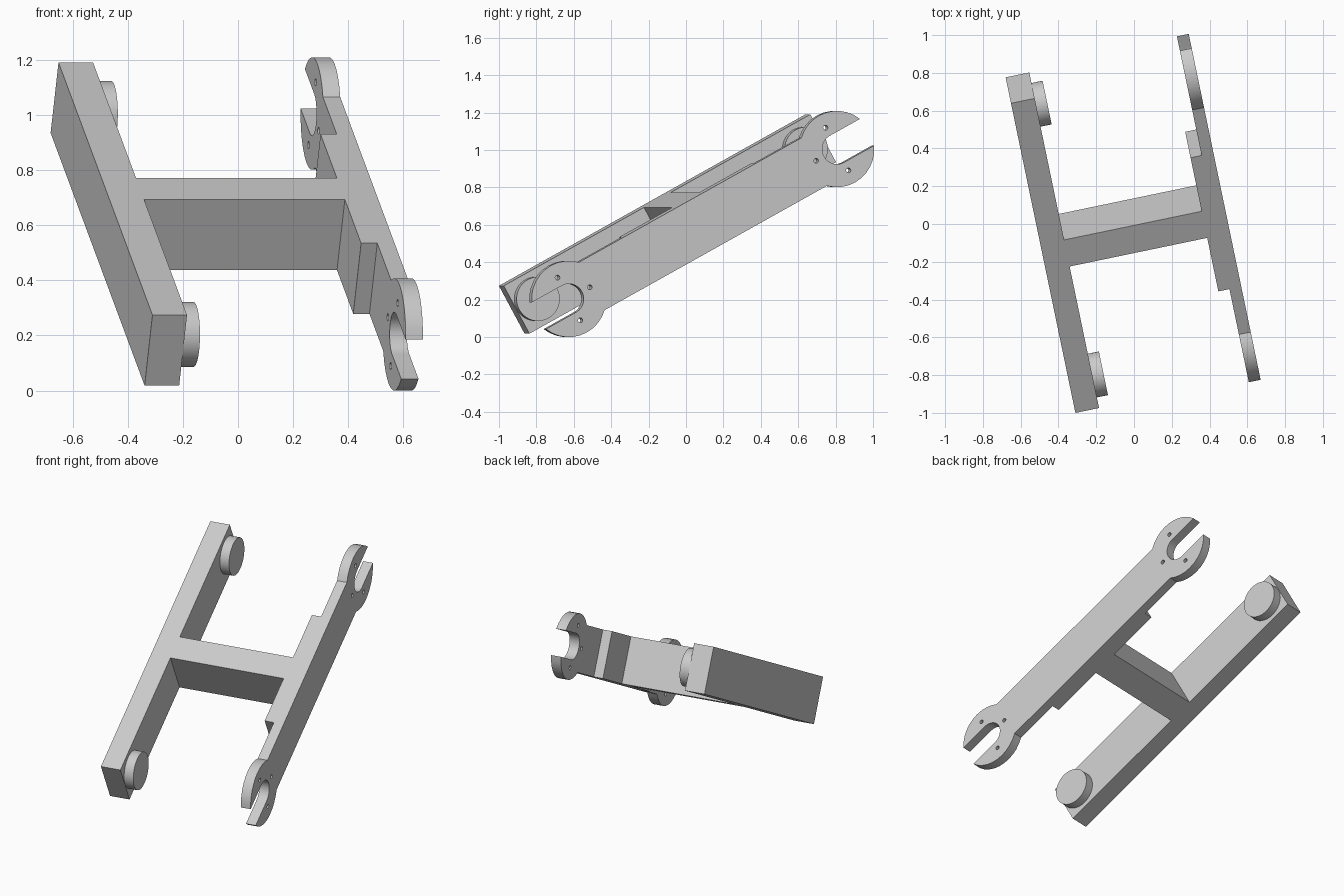
import bpy, bmesh
from math import sin, cos, asin, pi, radians
from mathutils import Matrix, Vector

cube = bpy.data.objects.get("Cube")
if cube:
    bpy.data.objects.remove(cube, do_unlink=True)

# Dimensions: x across the frame, y along the beams, z through their depth
HALF_LEN, HALF_DEPTH = 0.9545, 0.146
BEAM_W = 0.128
PAD_IN, ARM_IN, ARM_OUT = 0.872, 0.932, 0.996
HEAD_Y, HEAD_R, SLOT_R = 0.8345, 0.204, 0.081
BAR_HALF, PAD_HALF = 0.082, 0.412
HOLE_DIST, HOLE_R = 0.13, 0.013

# The whole frame is turned and tilted
PLACE = (Matrix.Translation((-0.495, -0.112, 0.604))
         @ Matrix.Rotation(radians(11.75), 4, 'Z')
         @ Matrix.Rotation(radians(28.7), 4, 'X'))

grey = bpy.data.materials.new("plain_grey")
grey.use_nodes = True
colour = (0.6, 0.6, 0.6, 1)
grey.diffuse_color = colour
grey.node_tree.nodes["Principled BSDF"].inputs["Base Color"].default_value = colour


def prism(name, points, direction):
    """Extrude a closed outline along a direction."""
    bm = bmesh.new()
    face = bm.faces.new([bm.verts.new(p) for p in points])
    ext = bmesh.ops.extrude_face_region(bm, geom=[face])
    moved = [v for v in ext["geom"] if isinstance(v, bmesh.types.BMVert)]
    bmesh.ops.translate(bm, verts=moved, vec=Vector(direction))
    bmesh.ops.recalc_face_normals(bm, faces=bm.faces)
    mesh = bpy.data.meshes.new(name)
    bm.to_mesh(mesh)
    bm.free()
    mesh.materials.append(grey)
    obj = bpy.data.objects.new(name, mesh)
    bpy.context.collection.objects.link(obj)
    obj.matrix_world = PLACE
    return obj


def arc(y, r, start, end, steps):
    return [(y + r * cos(start + (end - start) * i / steps),
             r * sin(start + (end - start) * i / steps)) for i in range(steps + 1)]


def disc(name, y, z, r, x0, x1, sides):
    ring = arc(y, r, 0, 2 * pi, sides)[:-1]
    return prism(name, [(x0, p, q + z) for p, q in ring], (x1 - x0, 0, 0))


def select_only(obj):
    bpy.ops.object.select_all(action='DESELECT')
    obj.select_set(True)
    bpy.context.view_layer.objects.active = obj


def combine(obj, other, operation):
    """Apply a boolean and discard the helper."""
    mod = obj.modifiers.new("cut", 'BOOLEAN')
    mod.operation, mod.object, mod.solver = operation, other, 'EXACT'
    select_only(obj)
    bpy.ops.object.modifier_apply(modifier=mod.name)
    bpy.data.objects.remove(other, do_unlink=True)


# Side beam, cross bar and pad as one flat outline
right_side = [(BEAM_W, HALF_LEN), (BEAM_W, BAR_HALF), (PAD_IN, BAR_HALF),
              (PAD_IN, PAD_HALF), (ARM_IN, PAD_HALF)]
outline = ([(0, -HALF_LEN), (0, HALF_LEN)] + right_side
           + [(x, -y) for x, y in reversed(right_side)])
frame = prism("frame", [(x, y, -HALF_DEPTH) for x, y in outline],
              (0, 0, 2 * HALF_DEPTH))

# Open-ended arm: one slotted head, repeated by a half turn
neck, tip = asin(HALF_DEPTH / HEAD_R), asin(SLOT_R / HEAD_R)
head = (arc(-HEAD_Y, HEAD_R, neck, pi - tip, 10)
        + arc(-HEAD_Y, SLOT_R, pi / 2, -pi / 2, 16)
        + arc(-HEAD_Y, HEAD_R, pi + tip, 2 * pi - neck, 10))
profile = head + [(-y, -z) for y, z in head]
arm = prism("slotted_arm", [(ARM_IN, y, z) for y, z in profile],
            (ARM_OUT - ARM_IN, 0, 0))

# Three small holes around each slot
for side in (-1, 1):
    for dy, dz in ((0, HOLE_DIST), (-side * HOLE_DIST, 0), (0, -HOLE_DIST)):
        drill = disc("drill", side * HEAD_Y + dy, dz, HOLE_R,
                     ARM_IN - 0.02, ARM_OUT + 0.02, 16)
        combine(arm, drill, 'DIFFERENCE')
combine(frame, arm, 'UNION')

# Round pegs on the inner face of the side beam
parts = [frame]
for name, side in (("front_peg", -1), ("back_peg", 1)):
    parts.append(disc(name, side * HEAD_Y, 0, 0.118, BEAM_W - 0.01, 0.188, 48))

for part in parts:
    select_only(part)
    bpy.ops.object.shade_smooth_by_angle(angle=radians(30))
